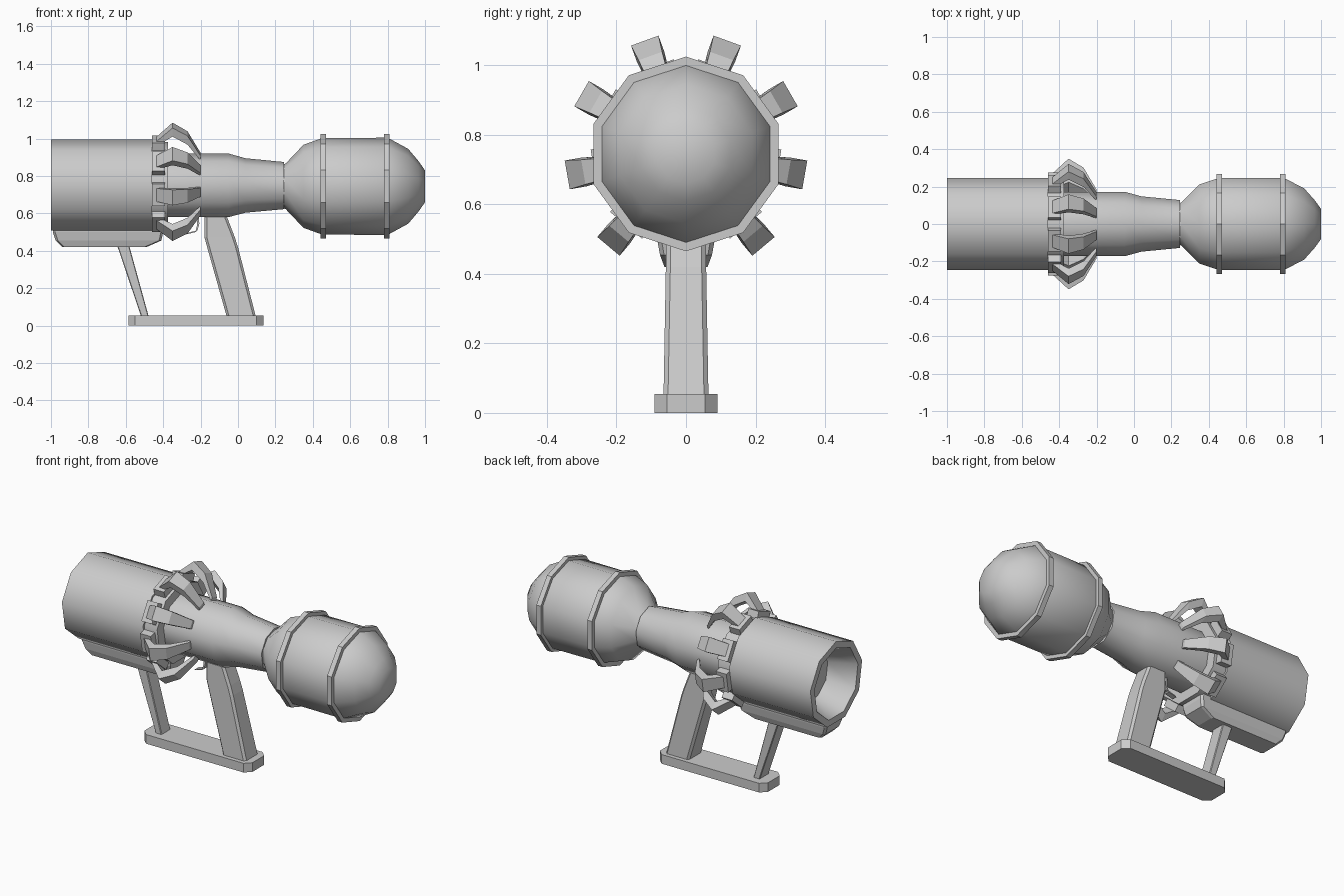
import bpy, bmesh, math
from mathutils import Matrix, Vector

if "Cube" in bpy.data.objects:
    bpy.data.objects.remove(bpy.data.objects["Cube"])

AXIS_Z = 0.745


def loft(name, rings, smooth=None, closed=False, rot=None):
    """Skin a sequence of equal-sized rings; cap the ends unless closed."""
    bm = bmesh.new()
    vs = [[bm.verts.new(rot @ Vector(p) if rot else p) for p in r] for r in rings]
    n = len(rings[0])
    pairs = list(zip(vs, vs[1:])) + ([(vs[-1], vs[0])] if closed else [])
    for a, b in pairs:
        for i in range(n):
            j = (i + 1) % n
            bm.faces.new((a[i], a[j], b[j], b[i]))
    if not closed:
        bm.faces.new(vs[0])
        bm.faces.new(vs[-1])
    bmesh.ops.recalc_face_normals(bm, faces=bm.faces)
    me = bpy.data.meshes.new(name)
    bm.to_mesh(me)
    bm.free()
    if smooth:
        me.polygons.foreach_set("use_smooth", [True] * len(me.polygons))
        me.set_sharp_from_angle(angle=math.radians(smooth))
    ob = bpy.data.objects.new(name, me)
    bpy.context.collection.objects.link(ob)
    return ob


def lathe(name, profile, sides, smooth=46, closed=False):
    """Revolve (x, radius) points about the weapon axis, one corner on top."""
    rings = []
    for x, r in profile:
        angs = [math.pi / 2 + math.tau * i / sides for i in range(sides)]
        rings.append([(x, r * math.cos(a), AXIS_Z + r * math.sin(a)) for a in angs])
    return loft(name, rings, smooth, closed)


def slab(x0, x1, y, z, c):
    """Horizontal rectangle with chamfered corners."""
    return [(x0 + c, -y, z), (x1 - c, -y, z), (x1, -y + c, z), (x1, y - c, z),
            (x1 - c, y, z), (x0 + c, y, z), (x0, y - c, z), (x0, -y + c, z)]


# Rear barrel with flared hollow end
lathe("barrel", [(-0.84, 0.15), (-1.0, 0.21), (-1.0, 0.25), (-0.46, 0.25),
                 (-0.46, 0.237), (-0.375, 0.237), (-0.375, 0.175)], 9)

# Tapered neck
lathe("neck", [(-0.40, 0.175), (-0.05, 0.175), (0.04, 0.15), (0.245, 0.13), (0.245, 0.10)], 9)

# Warhead and its two bands
lathe("warhead", [(0.235, 0.115), (0.255, 0.122), (0.35, 0.222), (0.45, 0.258), (0.80, 0.26),
                  (0.91, 0.20), (0.965, 0.135), (1.0, 0.085)], 10)
for i, x in enumerate((0.44, 0.78)):
    lathe(f"warhead_band_{i}", [(x, 0.25), (x, 0.28), (x + 0.03, 0.28), (x + 0.03, 0.25)],
          10, smooth=None, closed=True)

# Claws around the neck, with base blocks; the bottom position stays free
block = [(-0.46, 0.225, 0.268, 0.06), (-0.39, 0.225, 0.268, 0.06)]
arm = [(-0.445, 0.235, 0.26, 0.035), (-0.35, 0.298, 0.347, 0.042),
       (-0.27, 0.25, 0.30, 0.036), (-0.20, 0.155, 0.182, 0.024)]
for k, deg in enumerate((70, 30, -10, -50, 110, 150, 190, 230)):
    rot = Matrix.Translation((0, 0, AXIS_Z)) @ Matrix.Rotation(math.radians(deg - 90), 4, 'X')
    for part, prof in (("claw_base", block), ("claw_arm", arm)):
        rings = [[(x, -w, a), (x, w, a), (x, w, b), (x, -w, b)] for x, a, b, w in prof]
        loft(f"{part}_{k}", rings, rot=rot)

# Under-barrel rail: trapezoid section with rounded ends
rail = [(-0.99, -0.40, 0.53, 0.085), (-0.99, -0.40, 0.50, 0.083),
        (-0.975, -0.41, 0.455, 0.075), (-0.94, -0.49, 0.42, 0.062)]
loft("under_rail", [slab(x0, x1, y, z, 0.012) for x0, x1, z, y in rail])

# Slanted grip, rear strut and foot plate
grip = [(0.03, -0.055, 0.10, 0.065), (0.42, -0.165, 0.0, 0.058),
        (0.475, -0.18, -0.018, 0.057), (0.61, -0.18, -0.07, 0.055)]
loft("grip", [slab(x0, x1, y, z, 0.013) for z, x0, x1, y in grip])
loft("rear_strut", [slab(-0.515, -0.475, 0.043, 0.04, 0.004),
                    slab(-0.65, -0.585, 0.043, 0.44, 0.004)])
loft("foot_plate", [slab(-0.585, 0.135, 0.09, z, 0.035) for z in (0.0, 0.055)])

# Thin curved trigger
trigger = [(-0.215, 0.60), (-0.213, 0.54), (-0.222, 0.505), (-0.275, 0.492)]
loft("trigger", [[(x - 0.006, -0.015, z - 0.005), (x - 0.006, 0.015, z - 0.005),
                  (x + 0.006, 0.015, z + 0.005), (x + 0.006, -0.015, z + 0.005)]
                 for x, z in trigger])
